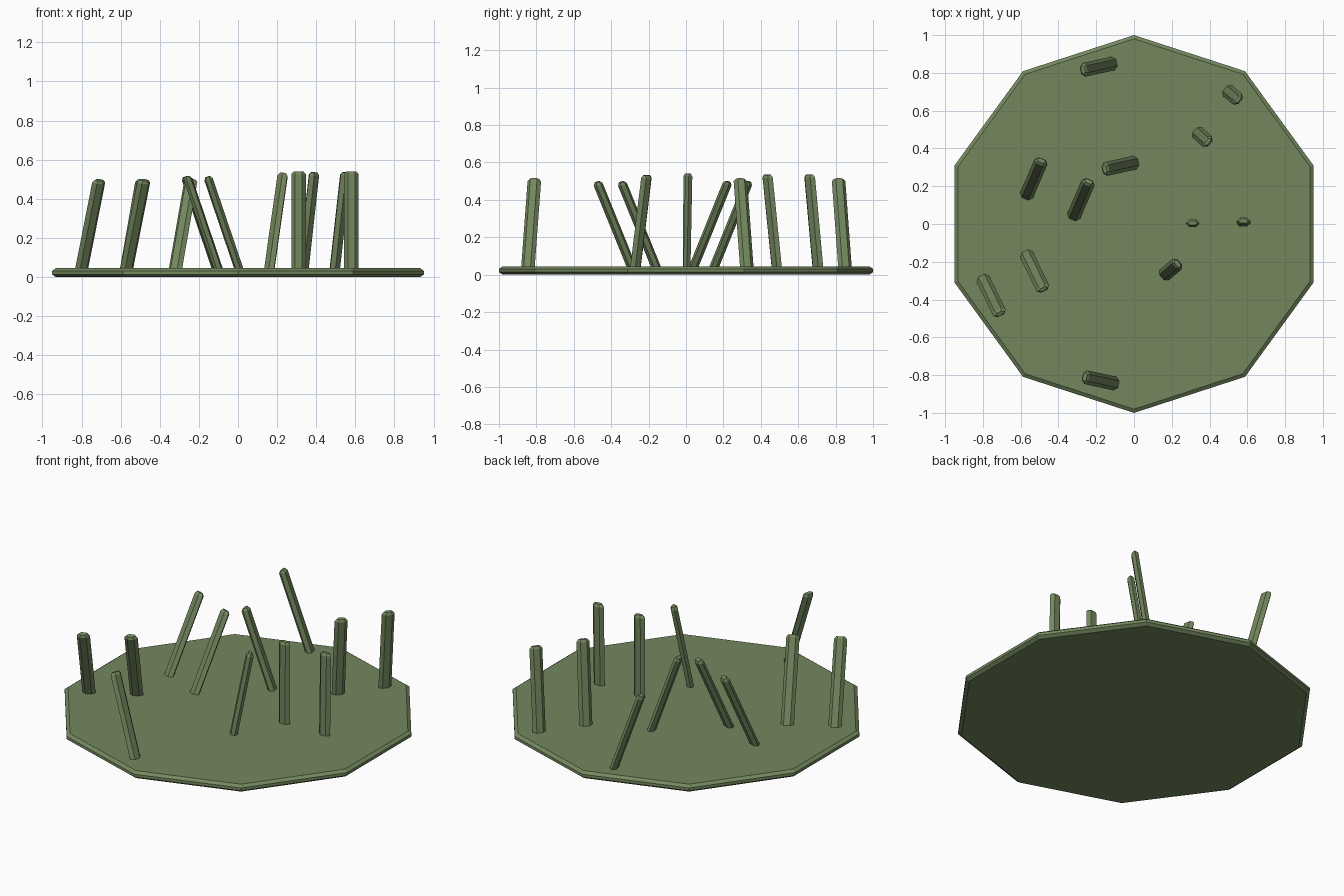
import bpy, bmesh, math
from mathutils import Vector

if "Cube" in bpy.data.objects:
    bpy.data.objects.remove(bpy.data.objects["Cube"])

green = bpy.data.materials.new("moss_green")
green.diffuse_color = (0.175, 0.245, 0.113, 1)
green.use_nodes = True
green.node_tree.nodes["Principled BSDF"].inputs["Base Color"].default_value = green.diffuse_color


def loft(name, rings):
    """Skin a stack of equal-sided rings and cap both ends."""
    bm = bmesh.new()
    loops = [[bm.verts.new(p) for p in ring] for ring in rings]
    n = len(loops[0])
    for a, b in zip(loops, loops[1:]):
        for i in range(n):
            j = (i + 1) % n
            bm.faces.new((a[i], a[j], b[j], b[i]))
    bm.faces.new(loops[0][::-1])
    bm.faces.new(loops[-1])
    bmesh.ops.recalc_face_normals(bm, faces=bm.faces)
    mesh = bpy.data.meshes.new(name)
    bm.to_mesh(mesh)
    bm.free()
    mesh.materials.append(green)
    obj = bpy.data.objects.new(name, mesh)
    bpy.context.collection.objects.link(obj)
    return obj


def ring(center, u, v, ru, rv, sides):
    """Polygon ring with a corner on the u axis."""
    angles = [2 * math.pi * i / sides for i in range(sides)]
    return [center + u * ru * math.cos(a) + v * rv * math.sin(a) for a in angles]


# Ten-sided base plate with chamfered rim
X, Y = Vector((1, 0, 0)), Vector((0, 1, 0))
loft("base_plate", [ring(Vector((0, 0, z)), Y, -X, r, r, 10)
                    for r, z in ((0.98, 0), (1, 0.014), (1, 0.031), (0.98, 0.045))])

# Flattened hexagonal stakes: foot x, y and tip x, y
stakes = [
    (-0.80, -0.29, -0.71, -0.475), (-0.57, -0.16, -0.48, -0.345),
    (-0.57, 0.15, -0.49, 0.335), (-0.32, 0.04, -0.24, 0.225),
    (-0.11, 0.85, -0.27, 0.815), (0.005, 0.325, -0.155, 0.29),
    (-0.10, -0.845, -0.26, -0.81), (0.335, 0.485, 0.39, 0.435),
    (0.495, 0.705, 0.55, 0.66), (0.16, -0.27, 0.23, -0.21),
    (0.31, 0.003, 0.31, 0.005), (0.58, 0.005, 0.58, 0.015),
]
for i, (x0, y0, x1, y1) in enumerate(stakes):
    lean = Vector((x1 - x0, y1 - y0, 0))
    foot = Vector((x0, y0, 0.04))
    tip = Vector((x1, y1, 0.04 + math.sqrt(0.5 ** 2 - lean.length_squared)))
    axis = (tip - foot).normalized()
    wide = Vector((-lean.y, lean.x, 0)).normalized()   # broad side lies across the lean
    thin = axis.cross(wide)
    loft(f"stake_{i + 1}", [
        ring(foot - axis * 0.02, wide, thin, 0.037, 0.022, 6),
        ring(tip - axis * 0.014, wide, thin, 0.037, 0.022, 6),
        ring(tip, wide, thin, 0.025, 0.012, 6),            # chamfered end
    ])
